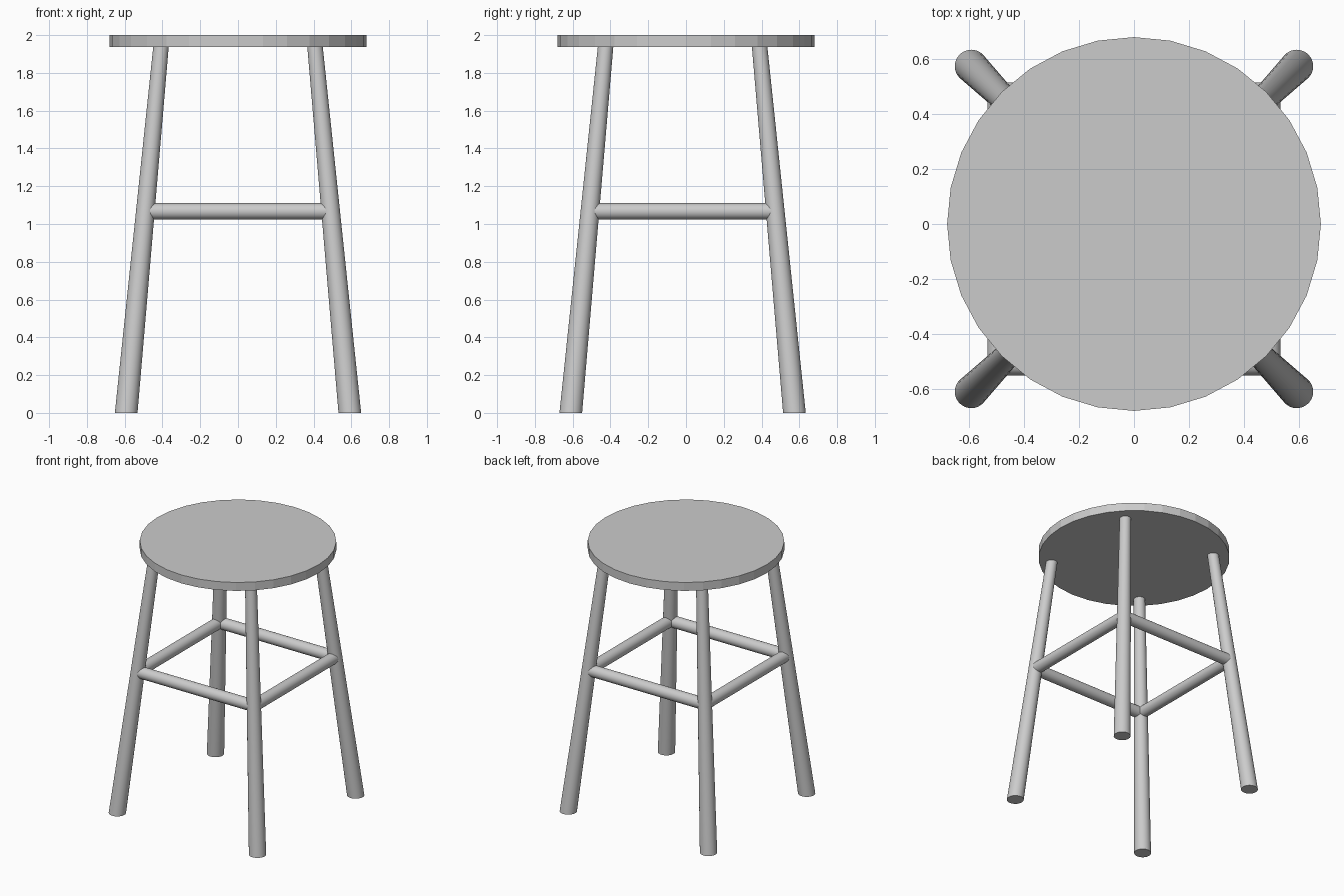
import bpy, bmesh
from math import cos, sin, tau
from mathutils import Vector

if "Cube" in bpy.data.objects:
    bpy.data.objects.remove(bpy.data.objects["Cube"])

SEAT_R, SEAT_Z = 0.68, 1.936
OFF_Y = -0.018          # leg frame sits slightly forward of the seat centre
FOOT, TOP = 0.592, 0.408
RAIL_Z, RAIL_R = 1.067, 0.043


def tube(name, a, b, ra, rb, u, v, sides=32, smooth=True):
    """Capped tube from a to b whose end rings lie in the u, v plane."""
    a, b, u, v = (Vector(p) for p in (a, b, u, v))
    bm = bmesh.new()
    rings = [[bm.verts.new(c + r * (u * cos(tau * i / sides) + v * sin(tau * i / sides)))
              for i in range(sides)] for c, r in ((a, ra), (b, rb))]
    for i in range(sides):
        j = (i + 1) % sides
        bm.faces.new((rings[0][i], rings[0][j], rings[1][j], rings[1][i])).smooth = smooth
    for ring in rings:
        bm.faces.new(ring)
    bmesh.ops.recalc_face_normals(bm, faces=bm.faces)
    mesh = bpy.data.meshes.new(name)
    bm.to_mesh(mesh)
    bm.free()
    obj = bpy.data.objects.new(name, mesh)
    bpy.context.collection.objects.link(obj)
    if smooth:
        for e in mesh.edges:     # keep the rims of the end caps crisp
            e.use_edge_sharp = (e.vertices[0] < sides) == (e.vertices[1] < sides)
    return obj


X, Y, Z = (1, 0, 0), (0, 1, 0), (0, 0, 1)

# Round seat
tube("seat", (0, 0, SEAT_Z), (0, 0, 2), SEAT_R, SEAT_R, X, Y, smooth=False)

# Splayed, tapering legs, cut level at the floor
for sx, side in ((-1, "left"), (1, "right")):
    for sy, end in ((-1, "front"), (1, "back")):
        tube(f"{end}_{side}_leg",
             (sx * FOOT, OFF_Y + sy * FOOT, 0),
             (sx * TOP, OFF_Y + sy * TOP, SEAT_Z), 0.06, 0.041, X, Y)

# Square of rails joining the leg centres
h = FOOT + (TOP - FOOT) * RAIL_Z / SEAT_Z
for s, end, side in ((-1, "front", "left"), (1, "back", "right")):
    tube(f"{end}_rail", (-h, OFF_Y + s * h, RAIL_Z), (h, OFF_Y + s * h, RAIL_Z),
         RAIL_R, RAIL_R, Y, Z)
    tube(f"{side}_rail", (s * h, OFF_Y - h, RAIL_Z), (s * h, OFF_Y + h, RAIL_Z),
         RAIL_R, RAIL_R, X, Z)
